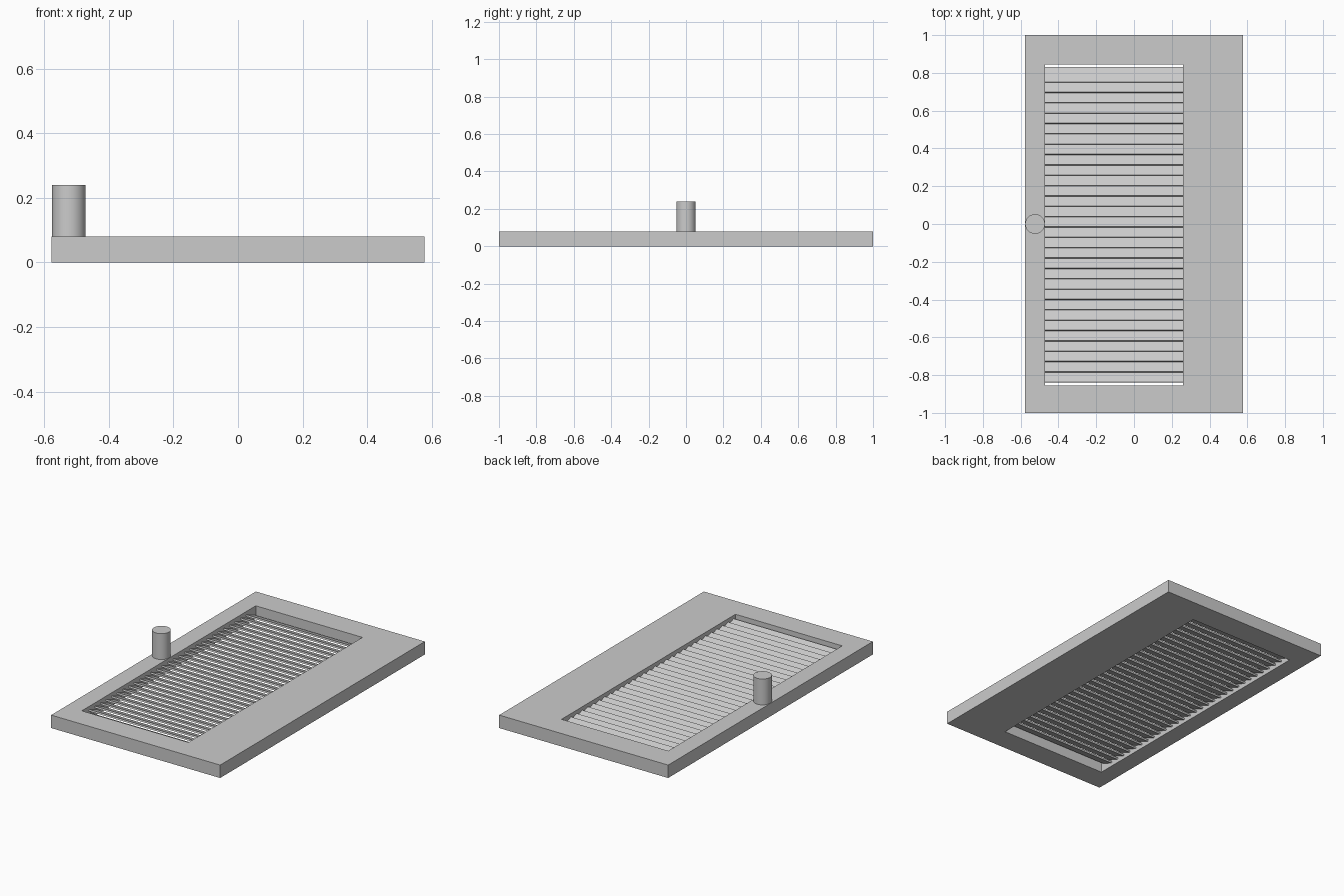
import bpy
import bmesh
from math import radians
from mathutils import Matrix, Vector

cube = bpy.data.objects.get("Cube")
if cube:
    bpy.data.objects.remove(cube, do_unlink=True)

grey = bpy.data.materials.new("light_grey")
grey.use_nodes = True
colour = (0.6, 0.6, 0.6, 1)
grey.diffuse_color = colour
grey.node_tree.nodes["Principled BSDF"].inputs["Base Color"].default_value = colour


def make_object(name, bm):
    mesh = bpy.data.meshes.new(name)
    bm.to_mesh(mesh)
    bm.free()
    mesh.materials.append(grey)
    obj = bpy.data.objects.new(name, mesh)
    bpy.context.collection.objects.link(obj)
    return obj


# Door panel: a ring of four corners with an off-centre opening, made solid
HALF_X, HALF_Y, THICK = 0.578, 1.0, 0.08
LEFT, RIGHT, FRONT, BACK = -0.47, 0.26, -0.855, 0.845


def corners(bm, x0, x1, y0, y1):
    return [bm.verts.new((x, y, 0)) for x, y in ((x0, y0), (x1, y0), (x1, y1), (x0, y1))]


bm = bmesh.new()
outer = corners(bm, -HALF_X, HALF_X, -HALF_Y, HALF_Y)
inner = corners(bm, LEFT, RIGHT, FRONT, BACK)
for i in range(4):
    j = (i + 1) % 4
    bm.faces.new((outer[i], outer[j], inner[j], inner[i]))
lifted = bmesh.ops.extrude_face_region(bm, geom=bm.faces[:], use_keep_orig=True)["geom"]
bmesh.ops.translate(bm, verts=[v for v in lifted if isinstance(v, bmesh.types.BMVert)],
                    vec=(0, 0, THICK))
bmesh.ops.recalc_face_normals(bm, faces=bm.faces[:])
make_object("door_frame", bm)

# Louvre slats: tilted boards, higher at the front edge
COUNT, PITCH = 30, 0.0548
bm = bmesh.new()
size = Matrix.Diagonal((RIGHT - LEFT, 0.083, 0.01, 1))
tilt = Matrix.Rotation(radians(-22), 4, "X")
for i in range(COUNT):
    y = (FRONT + BACK) / 2 + (i - (COUNT - 1) / 2) * PITCH
    place = Matrix.Translation(Vector(((LEFT + RIGHT) / 2, y, THICK / 2)))
    bmesh.ops.create_cube(bm, size=1, matrix=place @ tilt @ size)
make_object("louvre_slats", bm)

# Round knob standing on the narrow stile
bpy.ops.mesh.primitive_cylinder_add(vertices=48, radius=0.052, depth=0.16,
                                    location=(-0.524, 0, THICK + 0.08))
knob = bpy.context.object
knob.name = "door_knob"
knob.data.materials.append(grey)
bpy.ops.object.shade_smooth_by_angle(angle=radians(30))
